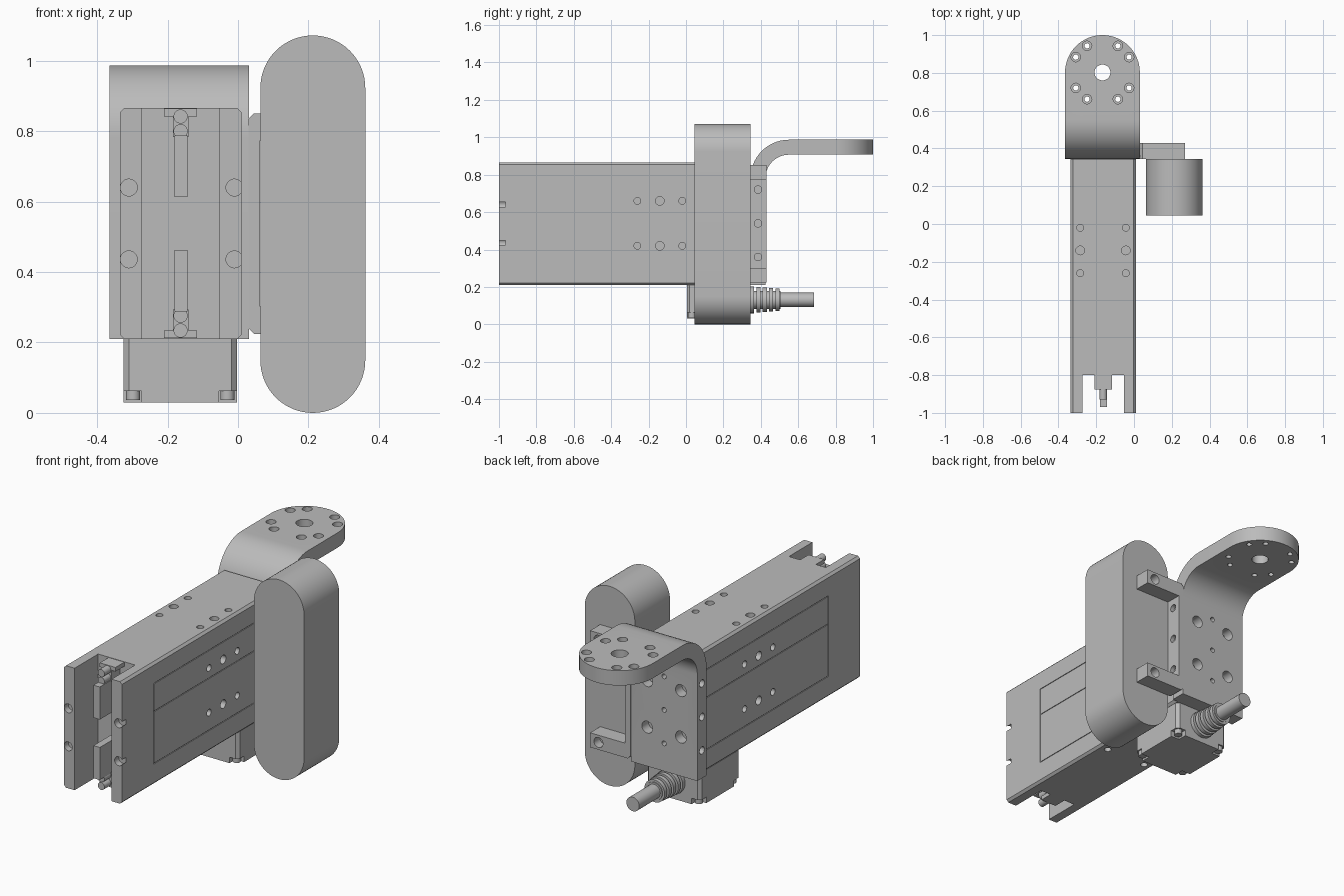
import bpy, bmesh
from math import cos, sin, pi, radians

if "Cube" in bpy.data.objects:
    bpy.data.objects.remove(bpy.data.objects["Cube"])

grey = bpy.data.materials.new("machined_grey")
grey.use_nodes = True
grey.diffuse_color = (0.5, 0.5, 0.5, 1)
grey.node_tree.nodes["Principled BSDF"].inputs["Base Color"].default_value = (0.5, 0.5, 0.5, 1)

PLACE = {"x": lambda a, b, t: (t, a, b),
         "y": lambda a, b, t: (a, t, b),
         "z": lambda a, b, t: (a, b, t)}


def prism(name, pts, axis, lo, hi):
    """Extrude a flat outline along an axis."""
    bm = bmesh.new()
    put = PLACE[axis]
    ends = [[bm.verts.new(put(a, b, t)) for a, b in pts] for t in (lo, hi)]
    for ring in ends:
        bm.faces.new(ring)
    for i in range(len(pts)):
        j = (i + 1) % len(pts)
        bm.faces.new((ends[0][i], ends[0][j], ends[1][j], ends[1][i]))
    bmesh.ops.recalc_face_normals(bm, faces=bm.faces)
    mesh = bpy.data.meshes.new(name)
    bm.to_mesh(mesh)
    bm.free()
    mesh.materials.append(grey)
    ob = bpy.data.objects.new(name, mesh)
    bpy.context.collection.objects.link(ob)
    return ob


def arc(ca, cb, r, start, end, n):
    angles = [radians(start + (end - start) * i / n) for i in range(n + 1)]
    return [(ca + r * cos(t), cb + r * sin(t)) for t in angles]


def rod(name, axis, ca, cb, r, lo, hi, n=28):
    return prism(name, arc(ca, cb, r, 0, 360, n)[:-1], axis, lo, hi)


def rect(a0, a1, b0, b1, c=0):
    if not c:
        return [(a0, b0), (a1, b0), (a1, b1), (a0, b1)]
    return [(a0 + c, b0), (a1 - c, b0), (a1, b0 + c), (a1, b1 - c),
            (a1 - c, b1), (a0 + c, b1), (a0, b1 - c), (a0, b0 + c)]


def box(name, x0, x1, y0, y1, z0, z1):
    return prism(name, rect(x0, x1, y0, y1), "z", z0, z1)


def boolean(ob, tools, operation="DIFFERENCE"):
    bpy.context.view_layer.objects.active = ob
    for tool in tools:
        mod = ob.modifiers.new("bool", "BOOLEAN")
        mod.operation, mod.solver, mod.object = operation, "EXACT", tool
        bpy.ops.object.modifier_apply(modifier=mod.name)
        bpy.data.objects.remove(tool)


MID = -0.163             # centre line of the rail body
X0, X1 = -0.335, 0.01    # rail body sides
Z0, Z1 = 0.21, 0.866     # rail body bottom and top
ZM = (Z0 + Z1) / 2

# Rail body with forked front end
body = prism("rail_body", rect(X0, X1, Z0, Z1, 0.012), "y", -1, 0.345)
cuts = [box("slot", -0.272, -0.052, -1.1, -0.8, 0, 1)]
for y, r in ((-0.26, 0.018), (-0.14, 0.023), (-0.02, 0.018)):
    for z in (0.42, 0.66):
        for x in (X0, X1):
            cuts.append(rod("side_hole", "x", y, z, r, x - 0.04, x + 0.04))
    for x in (-0.285, -0.043):
        for z in (Z0, Z1):
            cuts.append(rod("face_hole", "z", x, y, r, z - 0.04, z + 0.04))
for x in (-0.31, -0.01):
    for z in (0.436, 0.64):
        cuts.append(rod("screw_notch", "y", x, z, 0.024, -1.1, -0.965))
# Fine panel grooves on both sides
for x in (X0, X1):
    for z in (0.325, 0.605, 0.755):
        cuts.append(box("groove", x - 0.004, x + 0.004, -0.73, 0.335, z - 0.002, z + 0.002))
    cuts.append(box("groove_end", x - 0.004, x + 0.004, -0.734, -0.73, 0.323, 0.757))
boolean(body, cuts)

# Carriage tabs, caps and screws inside the fork, mirrored top to bottom
for side, label in ((1, "upper"), (-1, "lower")):
    def zz(d):
        return ZM + side * d

    def span(d0, d1):
        return sorted((zz(d0), zz(d1)))
    box(label + "_tab", -0.181, -0.143, -0.97, -0.79, *span(0.075, 0.25))
    box(label + "_cap", -0.21, -0.116, -0.875, -0.79, *span(0.304, 0.326))
    box(label + "_cap_stem", -0.185, -0.141, -0.875, -0.79, *span(0.245, 0.306))
    for d in (0.262, 0.304):
        rod(label + "_stop_screw", "y", MID, zz(d), 0.02, -0.93, -0.79)

# Bent mounting bracket: vertical plate, bend, arm with a round end
BX0, BX1, ARM_Y, TOP, THICK = -0.365, 0.031, 0.802, 0.987, 0.08
outer = arc(0.55, TOP - 0.205, 0.205, 180, 90, 14)
inner = arc(0.55, TOP - 0.205, 0.125, 90, 180, 14)
profile = [(0.425, Z0), (0.345, Z0)] + outer + [(ARM_Y, TOP), (ARM_Y, TOP - THICK)] + inner
bracket = prism("bent_bracket", profile, "x", BX0, BX1)
BM = (BX0 + BX1) / 2
boolean(bracket, [rod("round_end", "z", BM, ARM_Y, 0.198, TOP - THICK, TOP, 64)], "UNION")

cuts = [rod("centre_bore", "z", BM, ARM_Y, 0.042, 0.85, 1.1, 40)]
for quarter in range(4):
    for a in (30, 60):
        t = radians(a + 90 * quarter)
        hx, hy = BM + 0.163 * cos(t), ARM_Y + 0.163 * sin(t)
        cuts.append(rod("bolt_hole", "z", hx, hy, 0.014, 0.85, 1.1, 20))
        cuts.append(rod("counterbore", "z", hx, hy, 0.025, TOP - 0.04, 1.1, 24))
for z in (0.42, 0.67):
    for dx in (-0.1, 0.1):
        cuts.append(rod("plate_hole", "y", BM + dx, z, 0.032, 0.37, 0.5))
for z in (0.36, 0.54, 0.72):
    cuts.append(rod("pin_hole", "y", BM, z, 0.013, 0.38, 0.5, 16))
    cuts.append(rod("edge_hole", "x", 0.385, z, 0.02, BX0 - 0.05, BX0 + 0.04, 20))
boolean(bracket, cuts)

# C-shaped side clamp holding the rounded housing
clamp = prism("side_clamp",
              [(0.03, 0.24), (0.046, 0.224), (0.27, 0.224), (0.27, 0.302), (0.062, 0.302),
               (0.062, 0.773), (0.27, 0.773), (0.27, 0.851), (0.046, 0.851), (0.03, 0.835)],
              "y", 0.344, 0.43)
cuts = [rod("clamp_hole", "x", 0.385, z, 0.02, 0.04, 0.1, 20) for z in (0.36, 0.54, 0.72)]
cuts += [rod("prong_hole", "y", 0.22, z, 0.027, 0.38, 0.5) for z in (0.263, 0.812)]
boolean(clamp, cuts)

# Rounded side housing
HR, HX = 0.149, 0.2125
prism("rounded_housing",
      arc(HX, 1.072 - HR, HR, 0, 180, 32) + arc(HX, HR, HR, 180, 360, 32),
      "y", 0.045, 0.344)

# Connector block below the body, with notched corners and screws
block = prism("connector_block", rect(-0.325, -0.003, 0.005, 0.343, 0.015), "z", 0.03, Z0)
corners = [(x, y) for x in (-0.298, -0.03) for y in (0.032, 0.316)]
cuts = []
for x, y in corners:
    sx, sy = (1 if x > MID else -1), (1 if y > 0.17 else -1)
    xs, ys = sorted((x - sx * 0.024, x + sx * 0.05)), sorted((y - sy * 0.024, y + sy * 0.05))
    cuts.append(box("corner_notch", *xs, *ys, 0, 0.062))
boolean(block, cuts)
for x, y in corners:
    rod("block_screw", "z", x, y, 0.02, 0.036, 0.07, 20)

# Ribbed strain relief and cable
CZ = 0.131
rod("cable", "y", MID, CZ, 0.038, 0.34, 0.685)
rod("relief_core", "y", MID, CZ, 0.048, 0.34, 0.505)
for i in range(5):
    y = 0.342 + i * 0.034
    rod("relief_rib", "y", MID, CZ, 0.072 - 0.003 * i, y, y + 0.022)

# Smooth curved faces, keep edges sharp
bpy.ops.object.select_all(action="DESELECT")
for ob in bpy.context.collection.objects:
    if ob.type == "MESH":
        ob.select_set(True)
        bpy.context.view_layer.objects.active = ob
bpy.ops.object.shade_smooth_by_angle(angle=radians(30))
